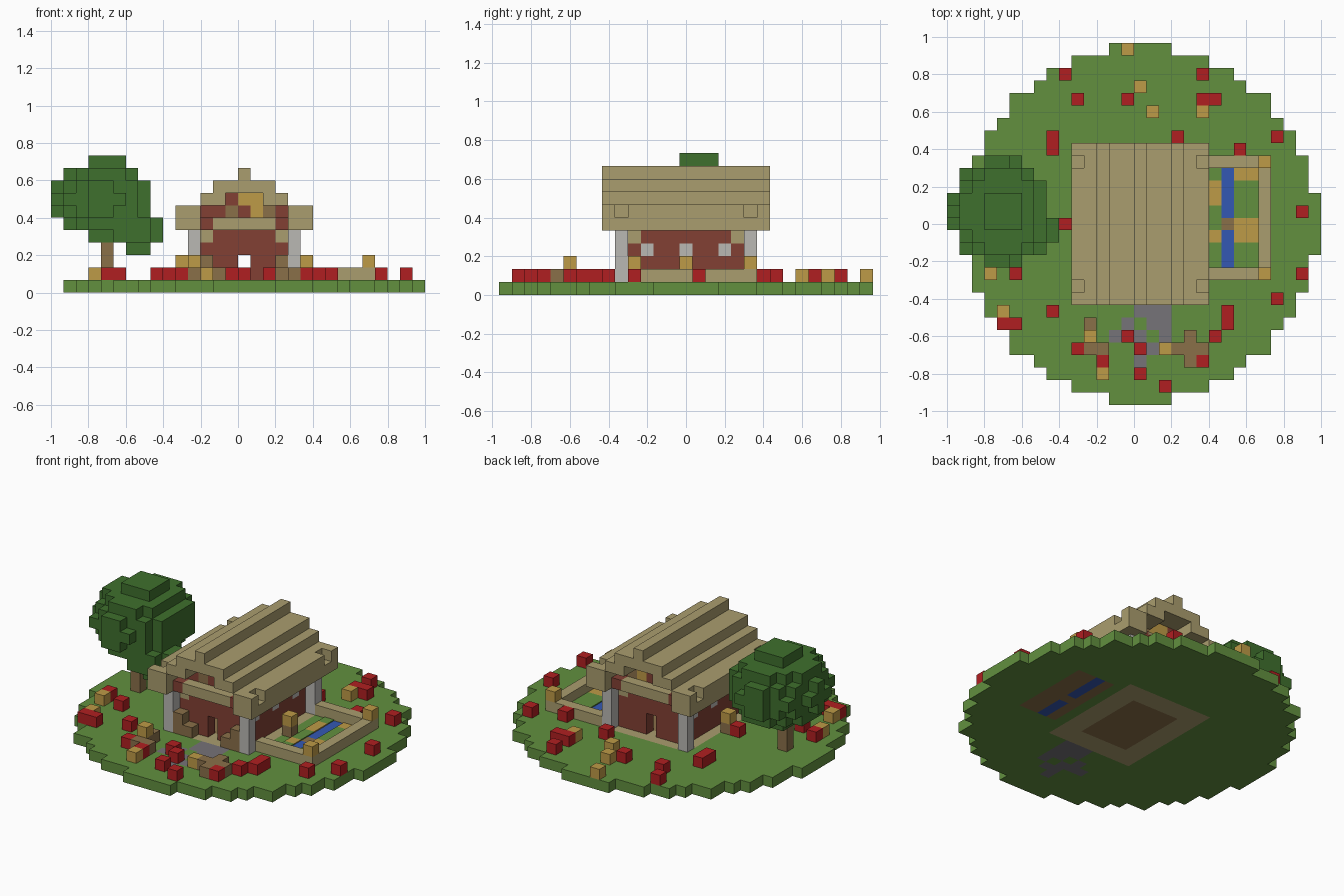
import bpy, bmesh
from mathutils import Vector

cube = bpy.data.objects.get("Cube")
if cube:
    bpy.data.objects.remove(cube, do_unlink=True)

UNIT = 1 / 15                       # edge of one block
ORIGIN = Vector((-1, -14.5 * UNIT, 0))

# Colours
PALETTE = {
    "grass": "62903f", "leaf": "3f702d", "thatch": "aa9d6e", "brick": "824034",
    "petal_red": "b01f21", "straw": "be9b47", "water": "3458b4",
    "wood": "8a7049", "plaster": "bab8b4", "stone": "767378",
}


def linear(hexa):
    vals = [int(hexa[n:n + 2], 16) / 255 for n in (0, 2, 4)]
    return [((v + .055) / 1.055) ** 2.4 for v in vals] + [1]


MATS = {}
for name, code in PALETTE.items():
    mat = bpy.data.materials.new(name)
    mat.use_nodes = True
    mat.diffuse_color = linear(code)
    bsdf = mat.node_tree.nodes["Principled BSDF"]
    bsdf.inputs["Base Color"].default_value = linear(code)
    bsdf.inputs["Roughness"].default_value = .9
    MATS[name] = mat

AXES = [Vector(a) for a in ((1, 0, 0), (0, 1, 0), (0, 0, 1))]


def block(i, j, k):
    """Cells of a box; each argument is an index or an inclusive pair."""
    r = [range(a, a + 1) if isinstance(a, int) else range(a[0], a[1] + 1) for a in (i, j, k)]
    return [(x, y, z) for x in r[0] for y in r[1] for z in r[2]]


def paint(cells, colour, *boxes):
    for box in boxes:
        for c in block(*box):
            cells[c] = colour


def build(name, cells, height=1.0):
    """Mesh with the exposed sides of a {cell: colour} set."""
    bm = bmesh.new()
    used = list(dict.fromkeys(cells.values()))
    for cell, colour in cells.items():
        mid = Vector(cell) + Vector((.5, .5, .5))
        for a in range(3):
            u, v = AXES[(a + 1) % 3] / 2, AXES[(a + 2) % 3] / 2
            for s in (1, -1):
                if tuple(int(t) for t in Vector(cell) + AXES[a] * s) in cells:
                    continue
                c = mid + AXES[a] * s / 2
                ring = [c - u - v, c + u - v, c + u + v, c - u + v][::s]
                base = cell[2]
                pts = [ORIGIN + Vector((p.x, p.y, base + (p.z - base) * height)) * UNIT for p in ring]
                face = bm.faces.new([bm.verts.new(p) for p in pts])
                face.material_index = used.index(colour)
    bmesh.ops.remove_doubles(bm, verts=bm.verts, dist=1e-5)
    mesh = bpy.data.meshes.new(name)
    bm.to_mesh(mesh)
    bm.free()
    for colour in used:
        mesh.materials.append(MATS[colour])
    obj = bpy.data.objects.new(name, mesh)
    bpy.context.collection.objects.link(obj)
    return obj


# Round ground with floor, path, soil and stream set in
ground = {}
for c in block((1, 29), (0, 28), 0):
    if (c[0] - 15) ** 2 + (c[1] - 14) ** 2 <= 200:
        ground[c] = "grass"
paint(ground, "thatch", ((11, 19), (9, 19), 0))
paint(ground, "wood", ((13, 17), (11, 17), 0), ((21, 24), (11, 18), 0))
paint(ground, "water", (22, (11, 13), 0), (22, (15, 18), 0))
paint(ground, "stone", ((15, 17), (5, 8), 0), ((13, 14), 5, 0), (14, 6, 0), (15, (3, 4), 0), (16, 4, 0))
paint(ground, "grass", (15, 6, 0), (16, 5, 0))
build("ground", ground)

# Thin crop layer on the soil
crops = {}
paint(crops, "grass", (21, (11, 18), 1), ((23, 24), (11, 18), 1))
paint(crops, "straw", (21, (16, 17), 1), (21, 13, 1), ((23, 24), 18, 1), ((23, 24), (13, 14), 1))
build("crops", crops, .1)

# Garden border with lamps on its corners
border = {}
paint(border, "thatch", ((20, 25), 19, 1), ((20, 25), 10, 1), (25, (10, 19), 1))
paint(border, "straw", (25, 10, 2), (25, 19, 2))
build("garden_border", border)

# House walls with windows, door openings and coloured gables
walls = {}
for x in (12, 18):
    paint(walls, "brick", (x, (10, 18), (1, 5)))
    paint(walls, "plaster", *[(x, y, 3) for y in (11, 14, 17)])
for y in (10, 18):
    paint(walls, "brick", ((12, 18), y, (1, 6)), ((14, 16), y, 7))
    paint(walls, "thatch", ((13, 17), y, 5))
    for x in (12, 18):
        paint(walls, "thatch", (x, y, 4))
    paint(walls, "wood", (14, y, 6), (17, y, 6))
    paint(walls, "straw", ((15, 16), y, 7), (16, y, 6))
    for c in block(15, y, (1, 2)):
        del walls[c]
build("house_walls", walls)

# Corner pillars and cross beams
pillars, beams = {}, {}
for y in (9, 19):
    for x in (11, 19):
        paint(pillars, "plaster", (x, y, (1, 4)))
    paint(beams, "thatch", ((12, 18), y, 5))
    for x in (12, 18):
        paint(beams, "brick", (x, y, 5))
build("pillars", pillars)
build("cross_beams", beams)

# Stepped roof, mirrored about the ridge
roof = {}
for x, span in ((10, (5, 6)), (11, (5, 6)), (12, 7), (13, (7, 8)), (14, 8), (15, (8, 9))):
    for col in (x, 30 - x):
        paint(roof, "thatch", (col, (8, 20), span))
for x in (10, 20):
    for y in (9, 19):
        del roof[(x, y, 6)]
build("roof", roof)

# Porch counters and side lamps
porch = {}
paint(porch, "wood", (12, 9, (1, 2)), (18, 9, (1, 2)), (13, 9, 1), (17, 9, 1))
build("porch_counters", porch)
lamps = {}
paint(lamps, "straw", (20, 14, 2), (10, 14, 2))
paint(lamps, "wood", (20, 14, 1), (10, 14, 1))
build("side_lamps", lamps)

# Outdoor tables and seats
tables = {}
paint(tables, "wood", (19, (3, 5), 1), ((18, 20), 4, 1), ((11, 12), 4, 1), (11, (5, 6), 1))
paint(tables, "straw", (11, 5, 2))
build("outdoor_tables", tables)

# Flowers scattered over the lawn
red = [(9, 26), (20, 26), (10, 24), (14, 24), (20, 24), (21, 24), (8, 20), (8, 21), (18, 21),
       (23, 20), (26, 21), (28, 15), (28, 10), (26, 8), (22, 6), (22, 7), (21, 5), (20, 3),
       (17, 1), (15, 2), (15, 4), (14, 5), (12, 3), (10, 4), (8, 7), (4, 6), (5, 6),
       (5, 10), (3, 11), (9, 14)]
yellow = [(14, 28), (15, 25), (16, 23), (20, 23), (3, 10), (4, 7), (12, 2), (17, 4)]
build("red_flowers", {(x, y, 1): "petal_red" for x, y in red})
build("yellow_flowers", {(x, y, 1): "straw" for x, y in yellow})

# Tree: bent trunk and two rounded clumps of leaves
tree = {}
clumps = (((3.7, 15, 7), (4, 4.3, 3.3)), ((6.3, 13.5, 4.3), (2.3, 2.2, 1.6)))
for centre, radii in clumps:
    for c in block((0, 9), (10, 20), (3, 10)):
        if sum(((p - q) / r) ** 2 for p, q, r in zip(c, centre, radii)) <= 1:
            tree[c] = "leaf"
build("tree_leaves", tree)
trunk = {}
paint(trunk, "wood", (4, 14, (1, 3)), (3, 14, 4), (4, 14, 4))
build("tree_trunk", {c: m for c, m in trunk.items() if c not in tree})
